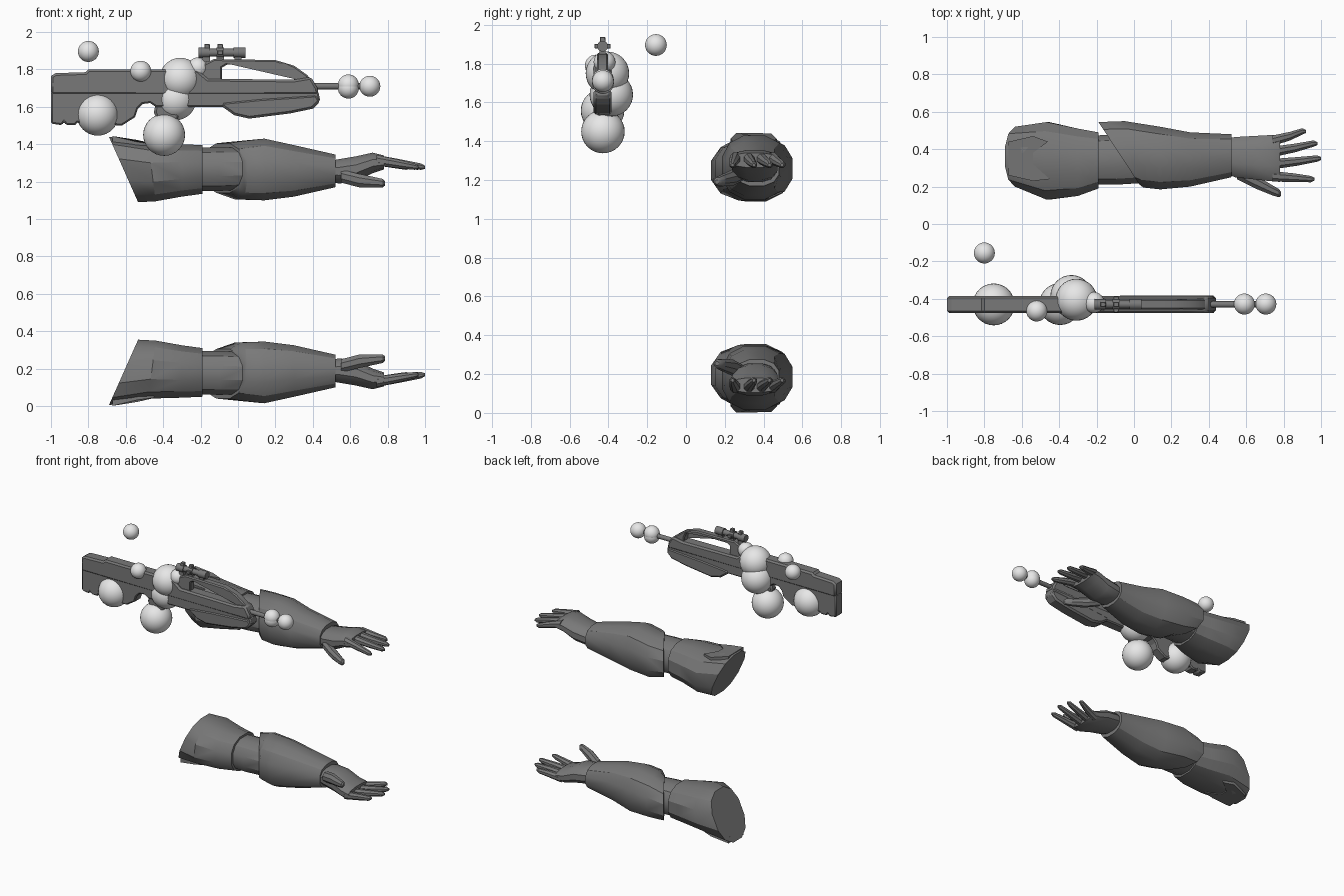
import bpy, bmesh, math

if "Cube" in bpy.data.objects:
    bpy.data.objects.remove(bpy.data.objects["Cube"])


def material(name, v):
    m = bpy.data.materials.new(name)
    m.diffuse_color = (v, v, v, 1)
    m.use_nodes = True
    m.node_tree.nodes["Principled BSDF"].inputs["Base Color"].default_value = m.diffuse_color
    return m


DARK = material("dark_grey", 0.19)
WHITE = material("pale_grey", 0.8)


def finish(bm, name, mat, angle=35):
    bmesh.ops.recalc_face_normals(bm, faces=bm.faces)
    me = bpy.data.meshes.new(name)
    bm.to_mesh(me)
    bm.free()
    me.materials.append(mat)
    ob = bpy.data.objects.new(name, me)
    bpy.context.collection.objects.link(ob)
    bpy.ops.object.select_all(action='DESELECT')
    ob.select_set(True)
    bpy.context.view_layer.objects.active = ob
    bpy.ops.object.shade_smooth_by_angle(angle=math.radians(angle))
    return ob


def bridge(bm, rings):
    n = len(rings[0])
    for a, b in zip(rings, rings[1:]):
        for i in range(n):
            j = (i + 1) % n
            bm.faces.new((a[i], a[j], b[j], b[i]))
    bm.faces.new(rings[0])
    bm.faces.new(rings[-1])


def loft(name, sections, flip, n=12, power=0.85):
    """Sections: x, y0, y1, z0, z1, then optional x lean along z and along y."""
    bm = bmesh.new()
    rings = []
    for s in sections:
        x, y0, y1, z0, z1 = s[:5]
        kz, ky = s[5:] if len(s) > 5 else (0, 0)
        ring = []
        for i in range(n):
            a = 2 * math.pi * (i + 0.5) / n
            c = math.copysign(abs(math.cos(a)) ** power, math.cos(a)) / math.cos(math.pi / n) ** power
            d = math.copysign(abs(math.sin(a)) ** power, math.sin(a)) / math.cos(math.pi / n) ** power
            z = (z0 + z1) / 2 + d * (z1 - z0) / 2
            ring.append(bm.verts.new((x + kz * d + ky * c,
                                      (y0 + y1) / 2 + c * (y1 - y0) / 2,
                                      1.445 - z if flip else z)))
        rings.append(ring)
    bridge(bm, rings)
    return finish(bm, name, DARK, 32)


def tube(name, path, flip):
    loft(name, [(x, y - r, y + r, z - r, z + r) for x, y, z, r in path], flip, 8, 1)


def prism(name, pts, half, bevel=0.012, yc=-0.43):
    """Side profile in x and z, thickened along y with chamfered rims."""
    bm = bmesh.new()
    rings = [[bm.verts.new((x, yc + s * half, z)) for x, z in pts] for s in (-1, 1)]
    bridge(bm, rings)
    ob = finish(bm, name, DARK, 25)
    if bevel:
        m = ob.modifiers.new("chamfer", 'BEVEL')
        m.width = bevel
        m.segments = 1
        m.limit_method = 'ANGLE'
        m.angle_limit = math.radians(60)
    return ob


def cylinder(name, x0, x1, r, z, y=-0.43, n=16):
    bm = bmesh.new()
    rings = [[bm.verts.new((x, y + r * math.cos(2 * math.pi * i / n),
                            z + r * math.sin(2 * math.pi * i / n))) for i in range(n)]
             for x in (x0, x1)]
    bridge(bm, rings)
    return finish(bm, name, DARK)


# Two armoured arms, one the vertical mirror of the other
for side, flip in (("upper", False), ("lower", True)):
    loft(side + "_sleeve", [(-.612, .20, .52, 1.09, 1.44, -.078, 0),
                            (-.46, .13, .545, 1.095, 1.405, -.02, 0),
                            (-.30, .15, .51, 1.12, 1.40),
                            (-.19, .19, .49, 1.135, 1.395)], flip)
    loft(side + "_elbow", [(-.25, .21, .47, 1.15, 1.38),
                           (-.10, .21, .48, 1.15, 1.385),
                           (.06, .22, .49, 1.16, 1.38)], flip)
    loft(side + "_forearm", [(-.08, .21, .545, 1.14, 1.405, 0, -.11),
                             (.0, .195, .55, 1.105, 1.415, 0, -.05),
                             (.14, .185, .52, 1.10, 1.43),
                             (.30, .20, .49, 1.12, 1.395),
                             (.52, .25, .48, 1.17, 1.345)], flip)
    loft(side + "_hand", [(.49, .27, .455, 1.2, 1.31),
                          (.54, .25, .465, 1.19, 1.32),
                          (.63, .24, .47, 1.2, 1.335),
                          (.72, .23, .475, 1.245, 1.355),
                          (.78, .225, .475, 1.265, 1.34)], flip)
    # Four fingers and a thumb
    for k, (root, tip, end) in enumerate(((.445, .495, .92), (.385, .43, .98),
                                          (.32, .35, 1.0), (.255, .24, .965))):
        mid = (.75 + end) / 2
        tube(f"{side}_finger_{k + 1}", [(.74, root, 1.315, .028),
                                        (mid, (root + tip) / 2, 1.295, .023),
                                        (end - .02, tip, 1.28, .017),
                                        (end, tip, 1.277, .008)], flip)
    tube(side + "_thumb", [(.55, .275, 1.23, .035), (.65, .225, 1.205, .036),
                           (.74, .18, 1.195, .027), (.775, .165, 1.192, .022),
                           (.787, .16, 1.19, .01)], flip)
    # Notched plate lying on the sleeve
    bm = bmesh.new()
    outline = [(-.67, .44), (-.54, .47), (-.46, .44), (-.54, .38),
               (-.54, .32), (-.45, .24), (-.54, .23), (-.67, .26)]
    rings = []
    for lift in (-.04, .006):
        ring = []
        for x, y in outline:
            z = 1.405 - (x + .47) * .17 + lift - max(0, abs(y - .345) - .08) * .3
            ring.append(bm.verts.new((x, y, 1.445 - z if flip else z)))
        rings.append(ring)
    bridge(bm, rings)
    finish(bm, side + "_sleeve_plate", DARK)

# Rifle body: wider upper half over a slimmer lower half
prism("rifle_upper_body", [(-1, 1.665), (-1, 1.765), (-.975, 1.78), (-.815, 1.785), (-.80, 1.80),
                           (-.22, 1.80), (-.16, 1.75), (.30, 1.745), (.39, 1.76),
                           (.425, 1.70), (.432, 1.665)], .046)
prism("rifle_lower_body", [(-1, 1.68), (-1, 1.51), (-.94, 1.502), (-.93, 1.52), (-.92, 1.502),
                           (-.87, 1.502), (-.86, 1.515), (-.73, 1.505), (-.62, 1.50), (-.55, 1.545),
                           (-.535, 1.59), (-.51, 1.615), (-.47, 1.62), (-.44, 1.60),
                           (.38, 1.60), (.44, 1.63), (.43, 1.68)], .04)
prism("rifle_grip", [(-.44, 1.62), (-.45, 1.57), (-.40, 1.47), (-.34, 1.47), (-.30, 1.62)], .03)
prism("rifle_foregrip", [(-.09, 1.605), (-.02, 1.555), (.06, 1.537), (.28, 1.565), (.40, 1.59),
                         (.44, 1.63), (.42, 1.665), (.12, 1.645), (-.08, 1.625)], .047)
# Arched carry handle with an open window
prism("rifle_handle", [(-.26, 1.74), (-.24, 1.79), (-.18, 1.83), (-.13, 1.855), (.20, 1.85),
                       (.30, 1.82), (.37, 1.77), (.41, 1.72), (.30, 1.72), (.30, 1.77),
                       (.28, 1.81), (.25, 1.825), (-.06, 1.825), (-.085, 1.81), (-.085, 1.74)],
      .028, 0.008)
cylinder("rifle_barrel", .40, .70, .017, 1.71)

# Scope with rings, mounts and turrets
cylinder("scope_tube", -.20, .03, .021, 1.89)
for k, (a, b) in enumerate(((-.21, -.15), (-.115, -.075), (-.025, .04))):
    cylinder(f"scope_ring_{k + 1}", a, b, .028, 1.89)
for k, x in enumerate((-.17, -.095, 0)):
    prism(f"scope_mount_{k + 1}", [(x - .02, 1.84), (x + .02, 1.84),
                                   (x + .02, 1.89), (x - .02, 1.89)], .016, 0)
for k, x in enumerate((-.165, -.095)):
    prism(f"scope_turret_{k + 1}", [(x - .014, 1.90), (x + .014, 1.90),
                                    (x + .014, 1.937), (x - .014, 1.937)], .014, 0.003)
prism("scope_side_knobs", [(-.11, 1.878), (-.08, 1.878), (-.08, 1.902), (-.11, 1.902)], .042, 0.003)

# Marker spheres: centre and radius
BIG, SMALL = .112, .056
for k, (x, y, z, r) in enumerate((
        (-.80, -.155, 1.896, SMALL), (-.52, -.465, 1.79, SMALL), (-.215, -.42, 1.808, SMALL),
        (.59, -.428, 1.717, SMALL), (.59, -.428, 1.70, SMALL), (.705, -.428, 1.71, SMALL),
        (-.308, -.405, 1.75, BIG), (-.335, -.385, 1.64, BIG),
        (-.75, -.43, 1.558, BIG), (-.395, -.428, 1.45, BIG))):
    bm = bmesh.new()
    bmesh.ops.create_uvsphere(bm, u_segments=32, v_segments=16, radius=r)
    bmesh.ops.translate(bm, verts=bm.verts, vec=(x, y, z))
    finish(bm, f"marker_sphere_{k + 1}", WHITE)
